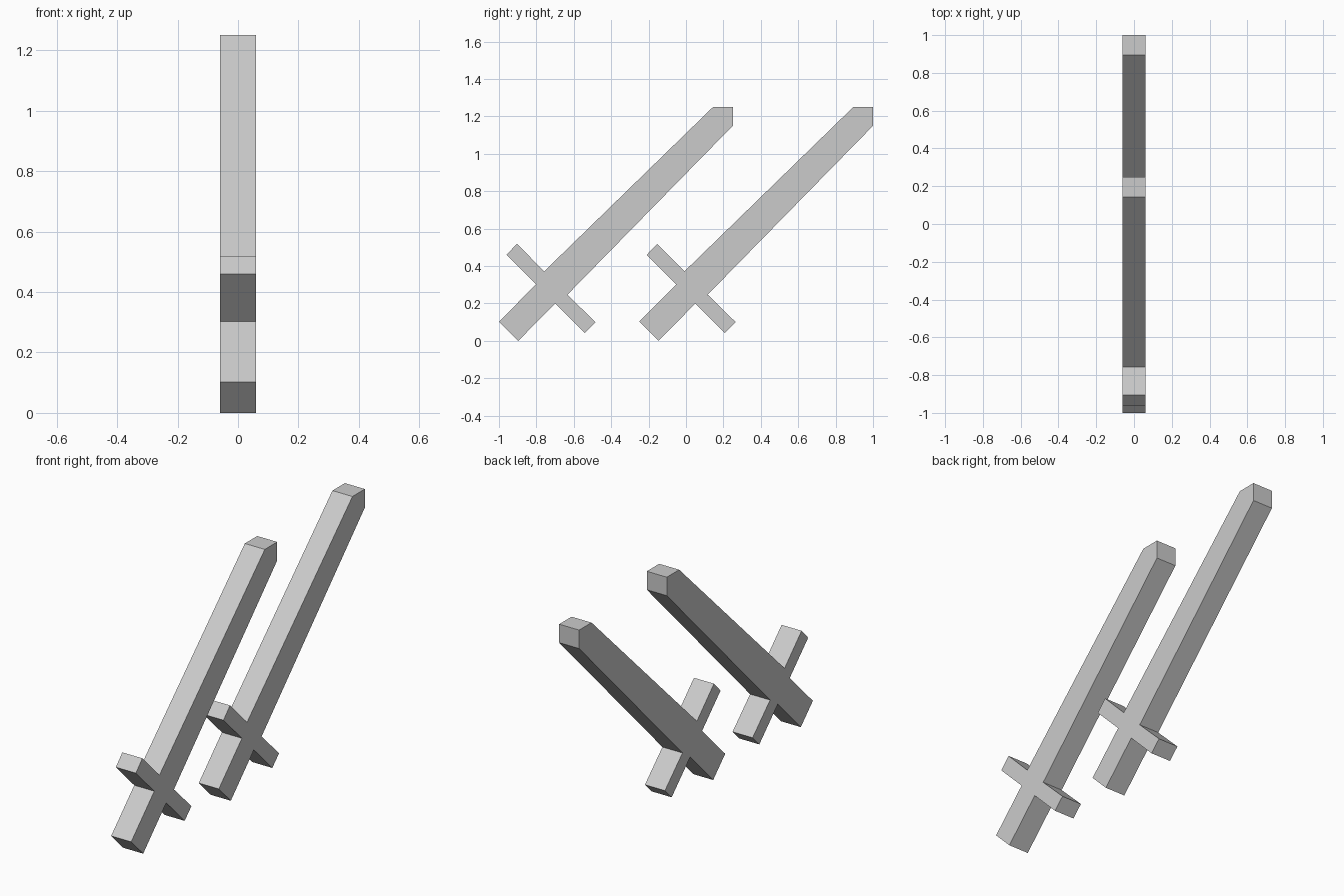
import bpy, bmesh

if "Cube" in bpy.data.objects:
    bpy.data.objects.remove(bpy.data.objects["Cube"])

HALF = 0.06  # half thickness along x

# Side outline (y, z): handle, crossguard, slightly tapered blade with squared tip
OUTLINE = [
    (-1.0, 0.103), (-0.897, 0.0),                # pommel end
    (-0.70, 0.20),                               # handle meets guard
    (-0.542, 0.042), (-0.484, 0.10),             # lower guard arm
    (-0.634, 0.247),                             # blade root, lower edge
    (0.25, 1.15), (0.25, 1.25), (0.144, 1.25),   # tip
    (-0.758, 0.372),                             # blade root, upper edge
    (-0.904, 0.519), (-0.960, 0.460),            # upper guard arm
    (-0.802, 0.302),                             # handle meets guard
]


def make_sword(name, shift):
    bm = bmesh.new()
    face = bm.faces.new([bm.verts.new((-HALF, y + shift, z)) for y, z in OUTLINE])
    out = bmesh.ops.extrude_face_region(bm, geom=[face], use_keep_orig=True)
    moved = [g for g in out["geom"] if isinstance(g, bmesh.types.BMVert)]
    bmesh.ops.translate(bm, verts=moved, vec=(2 * HALF, 0, 0))
    bmesh.ops.recalc_face_normals(bm, faces=bm.faces[:])
    mesh = bpy.data.meshes.new(name)
    bm.to_mesh(mesh)
    bm.free()
    bpy.context.collection.objects.link(bpy.data.objects.new(name, mesh))


# Two identical swords, one behind the other
make_sword("front_sword", 0.0)
make_sword("back_sword", 0.75)
